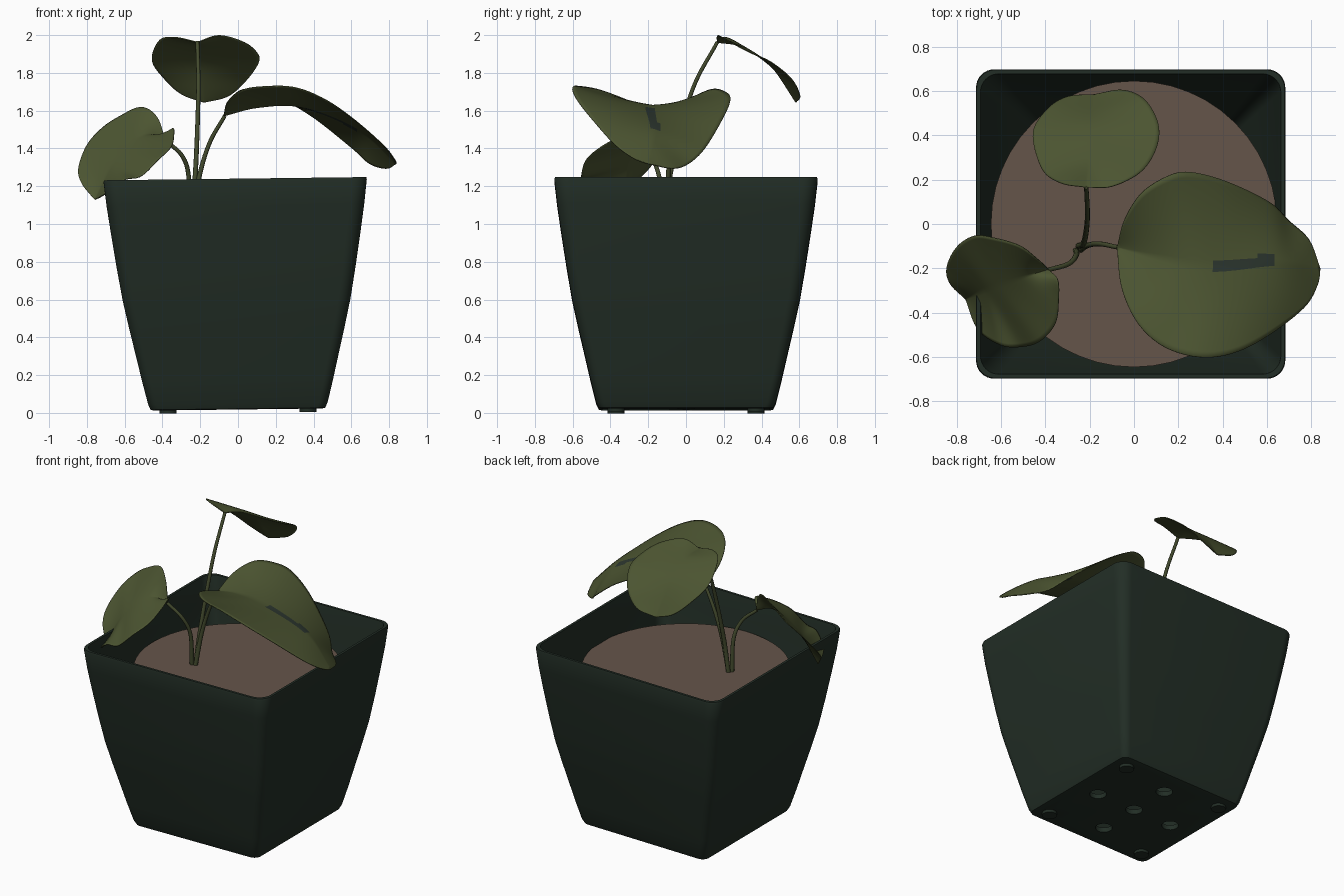
import bpy, bmesh, math
from mathutils import Vector, Matrix

cube = bpy.data.objects.get("Cube")
if cube:
    bpy.data.objects.remove(cube, do_unlink=True)


def material(name, r, g, b):
    m = bpy.data.materials.new(name)
    m.use_nodes = True
    m.diffuse_color = (r, g, b, 1)
    bsdf = m.node_tree.nodes["Principled BSDF"]
    bsdf.inputs["Base Color"].default_value = (r, g, b, 1)
    bsdf.inputs["Roughness"].default_value = 0.8
    return m


POT = material("pot_green", 0.016, 0.027, 0.019)
SOIL = material("soil_brown", 0.13, 0.09, 0.068)
LEAF = material("leaf_green", 0.072, 0.09, 0.031)
STEM = material("stem_green", 0.055, 0.068, 0.026)
SPOT = material("leaf_spot", 0.026, 0.038, 0.029)
TILT = Matrix.Rotation(math.radians(-0.7), 4, 'Y')


def add_object(name, bm, *mats):
    mesh = bpy.data.meshes.new(name)
    bm.to_mesh(mesh)
    bm.free()
    obj = bpy.data.objects.new(name, mesh)
    bpy.context.collection.objects.link(obj)
    for m in mats:
        mesh.materials.append(m)
    return obj


def smooth(obj, angle=40):
    bpy.ops.object.select_all(action='DESELECT')
    obj.select_set(True)
    bpy.context.view_layer.objects.active = obj
    bpy.ops.object.shade_smooth_by_angle(angle=math.radians(angle))


def disc(name, x, y, z, radius, depth, mat):
    bm = bmesh.new()
    bmesh.ops.create_cone(bm, cap_ends=True, segments=48, radius1=radius, radius2=radius,
                          depth=depth, matrix=Matrix.Translation((x, y, z)))
    return add_object(name, bm, mat)


# Pot: rounded square sections swept up the outside, over the rim and down inside
def square_ring(bm, half, corner, z, steps=8):
    ring = []
    for q in range(4):
        for i in range(steps + 1):
            a = math.pi / 2 * (q + i / steps)
            sx = 1 if q in (0, 3) else -1
            sy = 1 if q < 2 else -1
            c = half - corner
            ring.append(bm.verts.new((sx * c + corner * math.cos(a), sy * c + corner * math.sin(a), z)))
    return ring


outer = [(0.445, 0.018), (0.462, 0.022), (0.475, 0.05), (0.505, 0.17), (0.535, 0.3), (0.57, 0.45),
         (0.603, 0.6), (0.632, 0.77), (0.66, 0.95), (0.682, 1.1), (0.697, 1.23), (0.694, 1.24)]
inner = [(half - 0.022, z) for half, z in reversed(outer[2:-1])]
profile = outer + [(0.677, 1.24)] + inner
bm = bmesh.new()
rings = [square_ring(bm, h, 0.045 + 0.03 * z, z) for h, z in profile]
for low, high in zip(rings, rings[1:]):
    for i in range(len(low)):
        j = (i + 1) % len(low)
        bm.faces.new((low[i], low[j], high[j], high[i]))
bm.faces.new(rings[0][::-1])
bm.faces.new(rings[-1])
bmesh.ops.recalc_face_normals(bm, faces=bm.faces)
pot = add_object("pot", bm, POT)

# Drainage holes
bm = bmesh.new()
for x, y in ((0, 0), (0.29, 0), (-0.29, 0), (0, 0.29), (0, -0.29)):
    bmesh.ops.create_cone(bm, cap_ends=True, segments=24, radius1=0.052, radius2=0.052,
                          depth=0.2, matrix=Matrix.Translation((x, y, 0.03)))
cutter = add_object("hole_cutter", bm, POT)
cutter.hide_render = True
cutter.hide_set(True)
cut = pot.modifiers.new("drainage", 'BOOLEAN')
cut.object = cutter
cut.solver = 'EXACT'
smooth(pot)
pot.matrix_world = TILT
cutter.matrix_world = TILT

# Feet under the corners
for sx in (-1, 1):
    for sy in (-1, 1):
        disc("foot", sx * 0.37, sy * 0.37, 0.012 + 0.004 * sx, 0.045, 0.024, POT)

disc("soil", 0, 0, 1.015, 0.645, 0.03, SOIL)


# Smooth path through a few points, resampled to even spacing
def spline(points, count):
    p = [Vector(q) for q in points]
    p = [2 * p[0] - p[1]] + p + [2 * p[-1] - p[-2]]
    dense = []
    for a, b, c, d in zip(p, p[1:], p[2:], p[3:]):
        for i in range(20):
            t = i / 20
            dense.append(0.5 * (2 * b + (c - a) * t + (2 * a - 5 * b + 4 * c - d) * t ** 2
                                + (3 * b - a - 3 * c + d) * t ** 3))
    dense.append(p[-2])
    dist = [0]
    for a, b in zip(dense, dense[1:]):
        dist.append(dist[-1] + (b - a).length)
    out, k = [], 0
    for i in range(count + 1):
        target = dist[-1] * i / count
        while k < len(dense) - 2 and dist[k + 1] < target:
            k += 1
        f = (target - dist[k]) / max(dist[k + 1] - dist[k], 1e-9)
        out.append(dense[k].lerp(dense[k + 1], min(f, 1)))
    return out


# Leaf blade: curved cross-sections between two edges, passing through the midrib
def leaf(name, midrib, edge_a, edge_b, is_spot=None, rows=48, half=16):
    base, tip = midrib[0], midrib[-1]
    bm = bmesh.new()
    grid = []
    for a, m, b in zip(spline([base] + edge_a + [tip], rows), spline(midrib, rows),
                       spline([base] + edge_b + [tip], rows)):
        row = []
        for i in range(-half, half + 1):
            u = i / half
            curve = a * (u * (u - 1) / 2) + m * (1 - u * u) + b * (u * (u + 1) / 2)
            line = m.lerp(a if u < 0 else b, abs(u))
            row.append(bm.verts.new(curve.lerp(line, 0.5)))
        grid.append(row)
    for r, s in zip(grid, grid[1:]):
        for i in range(2 * half):
            bm.faces.new((r[i], s[i], s[i + 1], r[i + 1]))
    bmesh.ops.remove_doubles(bm, verts=bm.verts, dist=0.0005)
    bm.normal_update()
    if sum(f.normal.z * f.calc_area() for f in bm.faces) < 0:
        bmesh.ops.reverse_faces(bm, faces=bm.faces)
    for f in bm.faces:
        if is_spot and is_spot(f.calc_center_median()):
            f.material_index = 1
    obj = add_object(name, bm, LEAF, SPOT)
    thick = obj.modifiers.new("thickness", 'SOLIDIFY')
    thick.thickness = 0.005
    smooth(obj, 60)


def big_leaf_spot(c):
    middle = -0.195 + 0.12 * (c.x - 0.34)
    width = 0.03 if c.x < 0.45 else 0.018 if c.x < 0.55 else 0.028
    return 0.35 < c.x < 0.64 and abs(c.y - middle) < width


leaf("back_leaf",
     [(-.215, .165, 1.965), (-.2, .3, 1.94), (-.19, .45, 1.84), (-.18, .585, 1.645)],
     [(-.33, .185, 1.99), (-.415, .25, 1.975), (-.456, .41, 1.87), (-.39, .52, 1.77), (-.3, .575, 1.69)],
     [(-.1, .17, 2), (.03, .235, 1.965), (.1, .34, 1.91), (.11, .45, 1.86), (.05, .56, 1.77),
      (-.05, .605, 1.68)])
leaf("right_leaf",
     [(-.077, -.105, 1.575), (.11, -.15, 1.62), (.34, -.19, 1.62), (.64, -.17, 1.5), (.84, -.2, 1.32)],
     [(-.045, .015, 1.66), (.03, .135, 1.715), (.14, .21, 1.7), (.244, .235, 1.66), (.41, .195, 1.56),
      (.61, .1, 1.4), (.7, .015, 1.32), (.79, -.07, 1.295)],
     [(-.055, -.29, 1.65), (.02, -.45, 1.71), (.14, -.555, 1.73), (.3, -.6, 1.725), (.455, -.58, 1.665),
      (.61, -.5, 1.56), (.77, -.375, 1.42), (.83, -.27, 1.345)], big_leaf_spot)
leaf("left_leaf",
     [(-.385, -.205, 1.45), (-.5, -.24, 1.47), (-.65, -.29, 1.34), (-.76, -.34, 1.13)],
     [(-.345, -.25, 1.51), (-.34, -.34, 1.47), (-.355, -.45, 1.41), (-.425, -.53, 1.34),
      (-.515, -.555, 1.255), (-.605, -.545, 1.235), (-.705, -.475, 1.16)],
     [(-.43, -.165, 1.57), (-.515, -.1, 1.62), (-.63, -.065, 1.57), (-.72, -.055, 1.51),
      (-.8, -.105, 1.42), (-.845, -.195, 1.3), (-.83, -.27, 1.22)])


# Stems: thin tapering tubes rising from one spot in the soil
def stem(name, points):
    path = spline(points, 24)
    bm = bmesh.new()
    rings = []
    for i, p in enumerate(path):
        along = path[min(i + 1, 24)] - path[max(i - 1, 0)]
        turn = Vector((0, 0, 1)).rotation_difference(along)
        radius = 0.014 - 0.004 * i / 24
        rings.append([bm.verts.new(p + turn @ Vector((radius * math.cos(a), radius * math.sin(a), 0)))
                      for a in (math.tau * k / 10 for k in range(10))])
    for r, s in zip(rings, rings[1:]):
        for k in range(10):
            bm.faces.new((r[k], r[(k + 1) % 10], s[(k + 1) % 10], s[k]))
    bm.faces.new(rings[0][::-1])
    bm.faces.new(rings[-1])
    smooth(add_object(name, bm, STEM), 60)


stem("back_stem", [(-.25, -.1, 1.02), (-.225, -.08, 1.28), (-.21, .03, 1.7), (-.215, .167, 1.965)])
stem("right_stem", [(-.24, -.115, 1.02), (-.205, -.095, 1.25), (-.15, -.09, 1.43), (-.07, -.106, 1.572)])
stem("left_stem", [(-.262, -.12, 1.02), (-.26, -.14, 1.24), (-.295, -.18, 1.36), (-.39, -.208, 1.447)])
